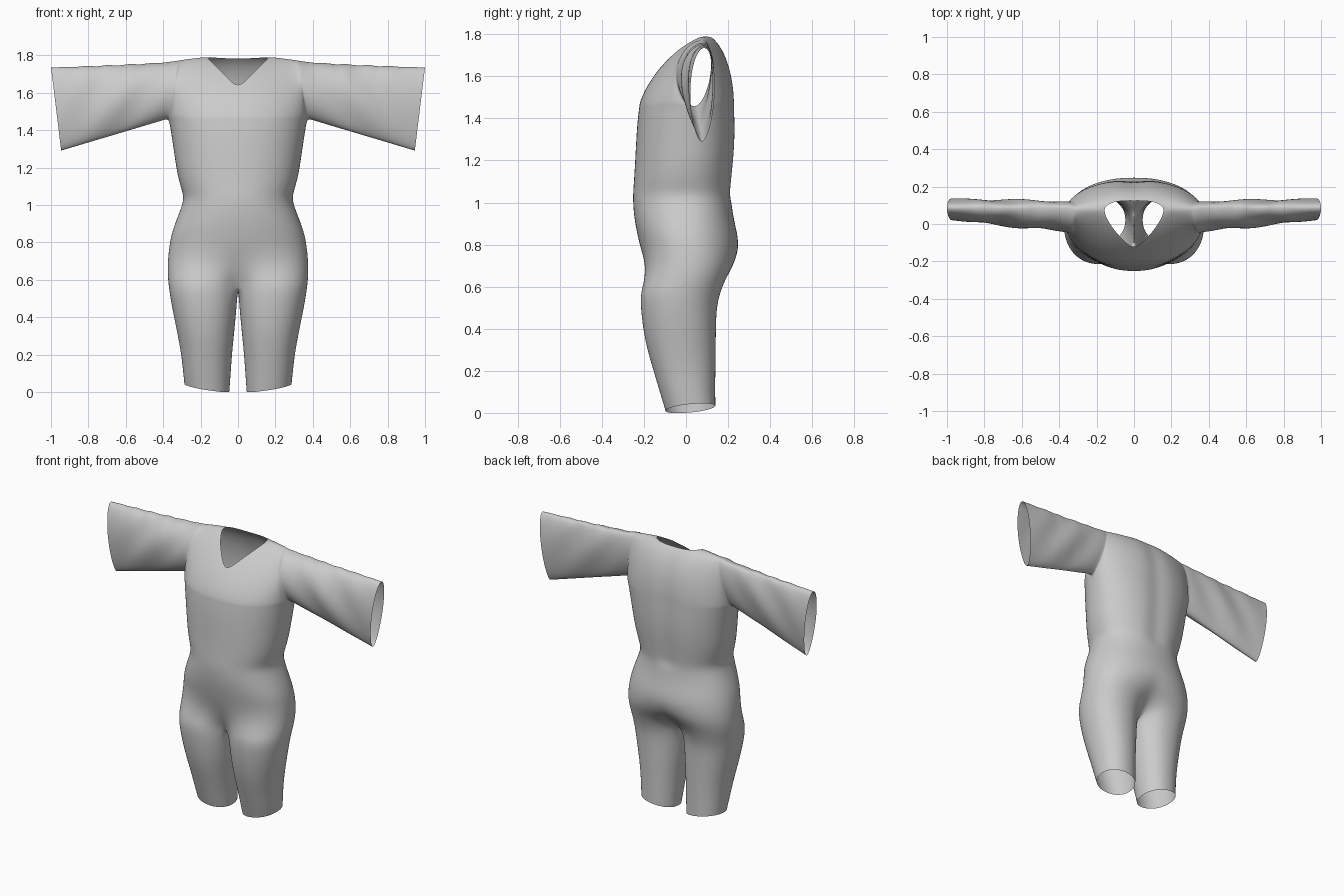
import bpy, bmesh, math
from math import sin, cos, pi, radians

if "Cube" in bpy.data.objects:
    bpy.data.objects.remove(bpy.data.objects["Cube"])

N = 24      # segments around half the torso, centre front to centre back
M = 5       # extra points closing each leg on the inside
K = 10      # points up each shoulder arc

# torso: z, half width, front y, back y, side y
TORSO = [(1.46, .37, -.222, .235, .04), (1.38, .357, -.232, .238, .03), (1.28, .342, -.238, .238, .02),
         (1.18, .328, -.243, .23, .01), (1.10, .308, -.248, .222, 0), (1.045, .290, -.252, .217, 0),
         (1.00, .298, -.252, .217, 0), (.93, .326, -.247, .225, 0), (.85, .355, -.232, .245, 0),
         (.78, .368, -.216, .253, .01), (.70, .376, -.208, .242, .01), (.63, .377, -.214, .20, 0),
         (.57, .372, -.217, .163, -.02)]
# leg: z, inner x, outer x, front y, back y
LEG = [(.50, .004, .362, -.216, .146), (.40, .012, .343, -.205, .143), (.30, .022, .322, -.185, .142),
       (.20, .032, .304, -.155, .14), (.10, .039, .293, -.125, .14), (0, .046, .287, -.098, .14)]


def spow(v, e):
    return math.copysign(abs(v) ** e, v)


def lerp(a, b, t):
    return a + (b - a) * t


def leg_point(s, xi, xo, yf, yb):
    x = (xi + xo) / 2 + (xo - xi) / 2 * spow(cos(s), .93)
    y = (yf + yb) / 2 + (yb - yf) / 2 * spow(sin(s), .93)
    return x, y


def torso_ring(z, a, yf, yb, ys):
    w = min(1, max(0, (.80 - z) / .23))
    w = w * w
    pts = []
    for i in range(N + 1):
        u = i / N
        t = (u - .5) * pi
        x, y = a * abs(cos(t)) ** .91, sin(t)
        depth = (yb - ys) if y > 0 else (ys - yf)
        y = ys + depth * spow(y, .91)
        if y > ys and z > 1.02:                      # shallow spine groove
            y -= .014 * math.exp(-(x / .06) ** 2)
        lx, ly = leg_point(radians(lerp(-150, 150, u)), 0, a, yf, yb)
        x, y = lerp(x, lx, w), lerp(y, ly, w)
        pts.append((0 if i in (0, N) else x, y, z))
    return pts


bm = bmesh.new()


def add(pts):
    return [bm.verts.new(p) for p in pts]


def bridge(r0, r1, closed=False):
    n = len(r0)
    for i in range(n if closed else n - 1):
        j = (i + 1) % n
        bm.faces.new((r0[i], r0[j], r1[j], r1[i]))


# torso
chest = torso_ring(*TORSO[0])
prev = add(chest)
for row in TORSO[1:]:
    ring = add(torso_ring(*row))
    bridge(prev, ring)
    prev = ring

# crotch seam and leg
front, back = prev[0].co, prev[-1].co
seam = []
for k in range(1, M + 1):
    u = k / (M + 1)
    seam.append((0, lerp(back.y, front.y, u), .57 - .03 * sin(pi * u)))
prev = prev + add(seam)
angles = [radians(lerp(-150, 150, i / N)) for i in range(N + 1)]
angles += [radians(150 + 60 * k / (M + 1)) for k in range(1, M + 1)]
for z, xi, xo, yf, yb in LEG:
    pts = []
    for s in angles:
        x, y = leg_point(s, xi, xo, yf, yb)
        hem = .022 + .02 * cos(s) + .012 * sin(s) if z < .05 else 0
        pts.append((x, y, z + hem))
    ring = add(pts)
    bridge(prev, ring, True)
    prev = ring


def arc(bottom, top, bulge, p, vmax, fold):
    """Points running up one side of the shoulder or sleeve."""
    pts = []
    for k in range(K + 1):
        v = vmax * (1 - cos(pi * k / K)) / 2
        x = lerp(bottom[0], top[0], v)
        y = top[1] + (bottom[1] - top[1]) * (1 - v ** p) ** (1 / p)
        z = lerp(bottom[2], top[2], v)
        crease = 1 + fold * sin(22 * x + 16 * z)
        # fullest above the middle, tapering to the underside
        y += bulge * max(0, sin(pi * v ** 1.15)) ** .45 * crease
        pts.append((x, y, z))
    return pts


# shoulders with V neck
H = N // 2
pf = pb = None
for i in range(H + 1):
    fb, bb = chest[i], chest[N - i]
    r = min(1, i / 4)
    xt = fb[0] * .86
    top = (xt, .08, 1.80 - .026 * (xt / .32) ** 2)
    w = (i / H) ** 4
    vf = lerp(.485, 1, min(1, fb[0] / chest[4][0]))
    vb = .95 + .05 * r * r
    f = add(arc(fb, top, -.095 * w, lerp(1.38, 1.8, w), vf, 0))
    b = add(arc(bb, top, .07 * w, lerp(2, 1.8, w), vb, 0))
    if pf:
        bridge(pf, f)
        bridge(b, pb)
    pf, pb = f, b

# sleeve
S = 16
for c in range(1, S + 1):
    u = c / S
    mid = sin(pi * u)
    bottom = (lerp(.37, .945, u), lerp(.04, .075, u), lerp(1.46, 1.287, u))
    top = (lerp(.318, 1.0, u), .087,
           lerp(1.774, 1.738, u ** .6) + .006 * mid * sin(c * 2.3))
    f = add(arc(bottom, top, -lerp(.095, .058, u), 1.8, 1, .13 * mid))
    b = add(arc(bottom, top, lerp(.07, .06, u), 1.8, 1, .13 * mid))
    bridge(pf, f)
    bridge(b, pb)
    pf, pb = f, b

bmesh.ops.remove_doubles(bm, verts=bm.verts, dist=.0005)
bmesh.ops.recalc_face_normals(bm, faces=bm.faces)
mesh = bpy.data.meshes.new("jumpsuit")
bm.to_mesh(mesh)
bm.free()
suit = bpy.data.objects.new("jumpsuit", mesh)
bpy.context.collection.objects.link(suit)

# mirror to the other side and smooth
mirror = suit.modifiers.new("mirror", 'MIRROR')
mirror.merge_threshold = .001
sub = suit.modifiers.new("smooth", 'SUBSURF')
sub.levels = sub.render_levels = 2
for poly in mesh.polygons:
    poly.use_smooth = True
